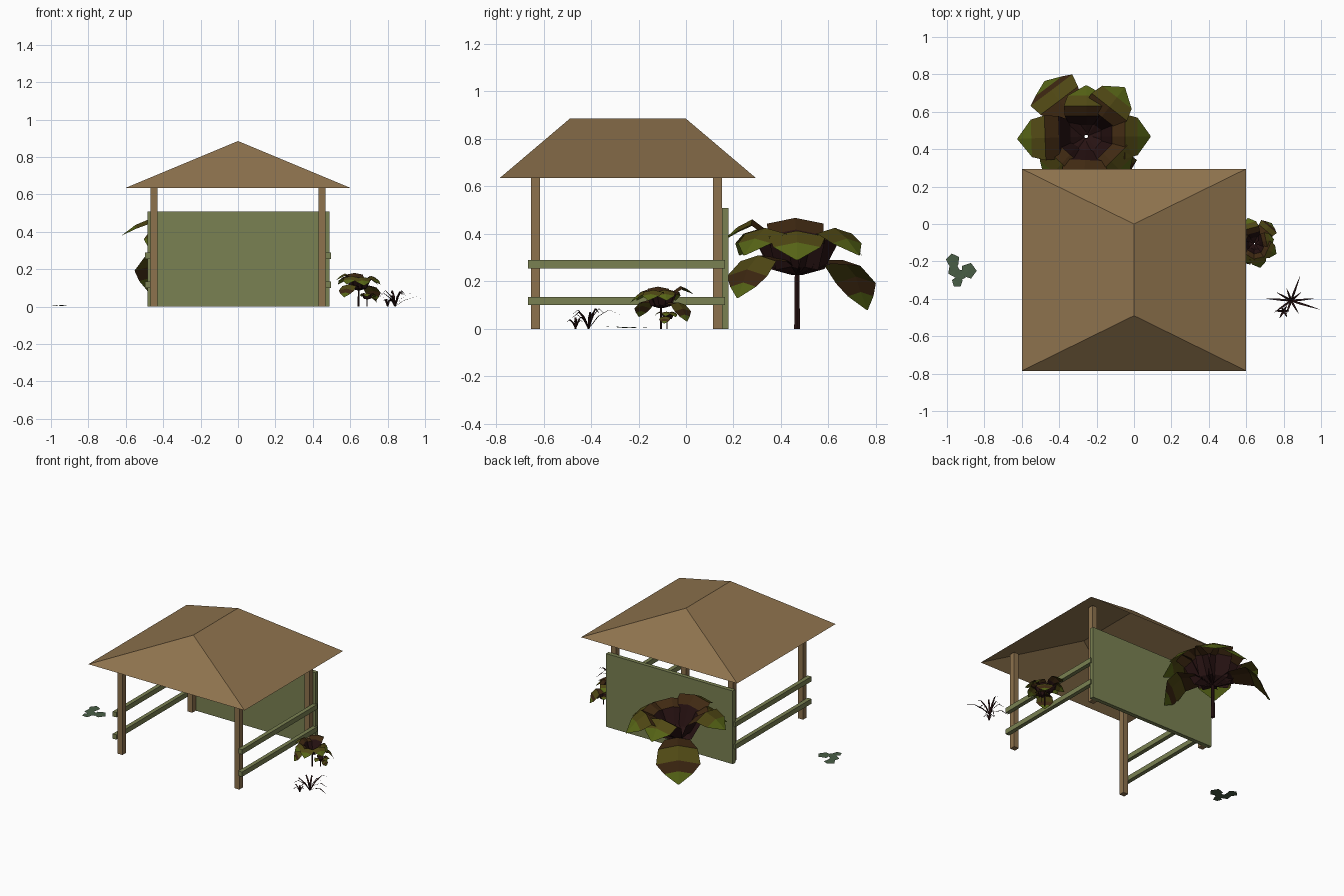
import bpy, math, random
from mathutils import Vector

if "Cube" in bpy.data.objects:
    bpy.data.objects.remove(bpy.data.objects["Cube"])

random.seed(4)


def mat(name, r, g, b):
    m = bpy.data.materials.new(name)
    m.diffuse_color = (r, g, b, 1)
    m.use_nodes = True
    m.node_tree.nodes["Principled BSDF"].inputs["Base Color"].default_value = m.diffuse_color
    return m


WOOD = mat("tan_wood", 0.27, 0.17, 0.075)
GREEN = mat("faded_green_wood", 0.195, 0.22, 0.085)
PAD = mat("grey_green", 0.065, 0.11, 0.06)
CORE = mat("dark_stem", 0.02, 0.006, 0.006)
BROWN = mat("brown_leaf", 0.05, 0.022, 0.006)
OLIVE = mat("olive_leaf", 0.08, 0.065, 0.007)
TIP = mat("green_leaf", 0.095, 0.13, 0.008)
LEAF = [CORE, BROWN, OLIVE, TIP]


def obj(name, verts, faces, mats, idx=None):
    me = bpy.data.meshes.new(name)
    me.from_pydata(verts, [], faces)
    for m in mats:
        me.materials.append(m)
    if idx:
        for p, i in zip(me.polygons, idx):
            p.material_index = i
    o = bpy.data.objects.new(name, me)
    bpy.context.collection.objects.link(o)
    return o


def box(name, x0, x1, y0, y1, z0, z1, m):
    v = [(x, y, z) for z in (z0, z1) for x, y in ((x0, y0), (x1, y0), (x1, y1), (x0, y1))]
    f = [(3, 2, 1, 0), (4, 5, 6, 7)]
    f += [(i, (i + 1) % 4, (i + 1) % 4 + 4, i + 4) for i in range(4)]
    return obj(name, v, f, [m])


# Hipped roof, open underneath
obj("roof",
    [(-.6, -.785, .635), (.6, -.785, .635), (.6, .295, .635), (-.6, .295, .635),
     (0, -.49, .885), (0, 0, .885)],
    [(0, 1, 4), (1, 2, 5, 4), (2, 3, 5), (3, 0, 4, 5)], [WOOD])

# Posts and side rails
for s, side in ((-1, "left"), (1, "right")):
    for y, end in ((-.635, "front"), (.133, "back")):
        box(f"{end}_{side}_post", s * .449 - .019, s * .449 + .019, y - .019, y + .019, 0, .685, WOOD)
    for z, level in ((.1, "lower"), (.255, "upper")):
        box(f"{side}_{level}_rail", s * .483 - .014, s * .483 + .014, -.665, .165, z, z + .034, GREEN)

# Back wall panel
box("back_panel", -.485, .488, .152, .18, 0, .508, GREEN)

# Leaf profiles: (distance out, height, half width)
ARCH = [(.01, .23, .02), (.08, .27, .09), (.14, .39, .115), (.21, .425, .12), (.28, .38, .10), (.35, .31, .004)]
DROOP = [(.01, .24, .03), (.12, .29, .08), (.24, .29, .125), (.31, .22, .14), (.335, .155, .09), (.37, .08, .004)]
BANDS = [0, 0, 1, 2, 3]
DROOP_BANDS = [0, 1, 2, 1, 3]


def plant(name, base, scale, turn, leaves):
    bx, by = base
    verts, faces, idx = [], [], []
    # six-sided stem
    for z, r in ((0, .014), (.25, .011)):
        for k in range(6):
            a = k * math.pi / 3
            verts.append((bx + r * scale * math.cos(a), by + r * scale * math.sin(a), z * scale))
    for k in range(6):
        j = (k + 1) % 6
        faces.append((k, j, j + 6, k + 6))
        idx.append(0)
    # arching leaves, folded along the middle
    for az, reach, lift, prof, bands in leaves:
        a = math.radians(az + turn)
        out = Vector((math.cos(a), math.sin(a), 0))
        side = Vector((-out.y, out.x, 0))
        start = len(verts)
        for i, (r, z, w) in enumerate(prof):
            c = out * (r * reach) + Vector((0, 0, z + lift * i / 5))
            for k in (-1, 0, 1):
                p = c + side * (w * k) - Vector((0, 0, .2 * w * abs(k)))
                verts.append((bx + p.x * scale, by + p.y * scale, p.z * scale))
        for i in range(len(prof) - 1):
            for k in (0, 1):
                q = start + i * 3 + k
                faces.append((q, q + 3, q + 4, q + 1))
                idx.append(bands[i])
    obj(name, verts, faces, LEAF, idx)


LEAVES = [(0, .98, -.02, ARCH, BANDS), (52, .95, 0, ARCH, BANDS), (90, .78, 0, ARCH, BANDS),
          (182, 1.05, .07, ARCH, BANDS), (228, .93, 0, ARCH, BANDS), (267, .9, .06, ARCH, BANDS),
          (315, .9, 0, ARCH, BANDS),
          (127, 1, 0, DROOP, DROOP_BANDS), (307, .85, .05, DROOP, DROOP_BANDS)]
plant("large_plant", (-.255, .468), 1, 0, LEAVES)
plant("small_plant", (.645, -.105), .385, -77, LEAVES)
plant("plant_shoot", (.69, -.08), .17, 40, LEAVES[::2])


# Grass tufts made of thin bent blades
def tuft(name, base, blades):
    verts, faces = [], []
    for az, reach, h in blades:
        a = math.radians(az)
        out = Vector((math.cos(a), math.sin(a), 0))
        side = Vector((-out.y, out.x, 0))
        n = len(verts)
        for t, zt, w in ((0, 0, .004), (.3, .65, .006), (.65, 1, .004), (1, .75, .0005)):
            c = Vector((base[0], base[1], zt * h)) + out * (reach * t)
            verts += [c - side * w, c + side * w]
        faces += [(n + i, n + i + 2, n + i + 3, n + i + 1) for i in (0, 2, 4)]
    obj(name, verts, faces, [CORE])


tuft("grass_tuft", (.84, -.41),
     [(70, .14, .08), (-17, .16, .05), (5, .12, .07), (175, .14, .06), (150, .09, .085),
      (215, .11, .07), (-60, .08, .08), (110, .07, .085), (40, .07, .085), (250, .08, .06)])
tuft("small_grass_tuft", (.80, -.465),
     [(az, random.uniform(.025, .05), random.uniform(.035, .05)) for az in range(0, 360, 60)])

# Flat ground leaves
for n, (x, y, r, turn) in enumerate([(-.968, -.195, .038, .5), (-.962, -.25, .035, 1.1), (-.885, -.25, .044, 0),
                                     (-.932, -.272, .034, .8), (-.945, -.31, .03, .3)]):
    ring = [(x + r * math.cos(turn + k * math.tau / 5), y + r * math.sin(turn + k * math.tau / 5),
             .003 + .001 * n + .002 * (k % 2)) for k in range(5)]
    obj(f"ground_leaf_{n + 1}", ring + [(x, y, .004 + .001 * n)],
        [(k, (k + 1) % 5, 5) for k in range(5)], [PAD])
